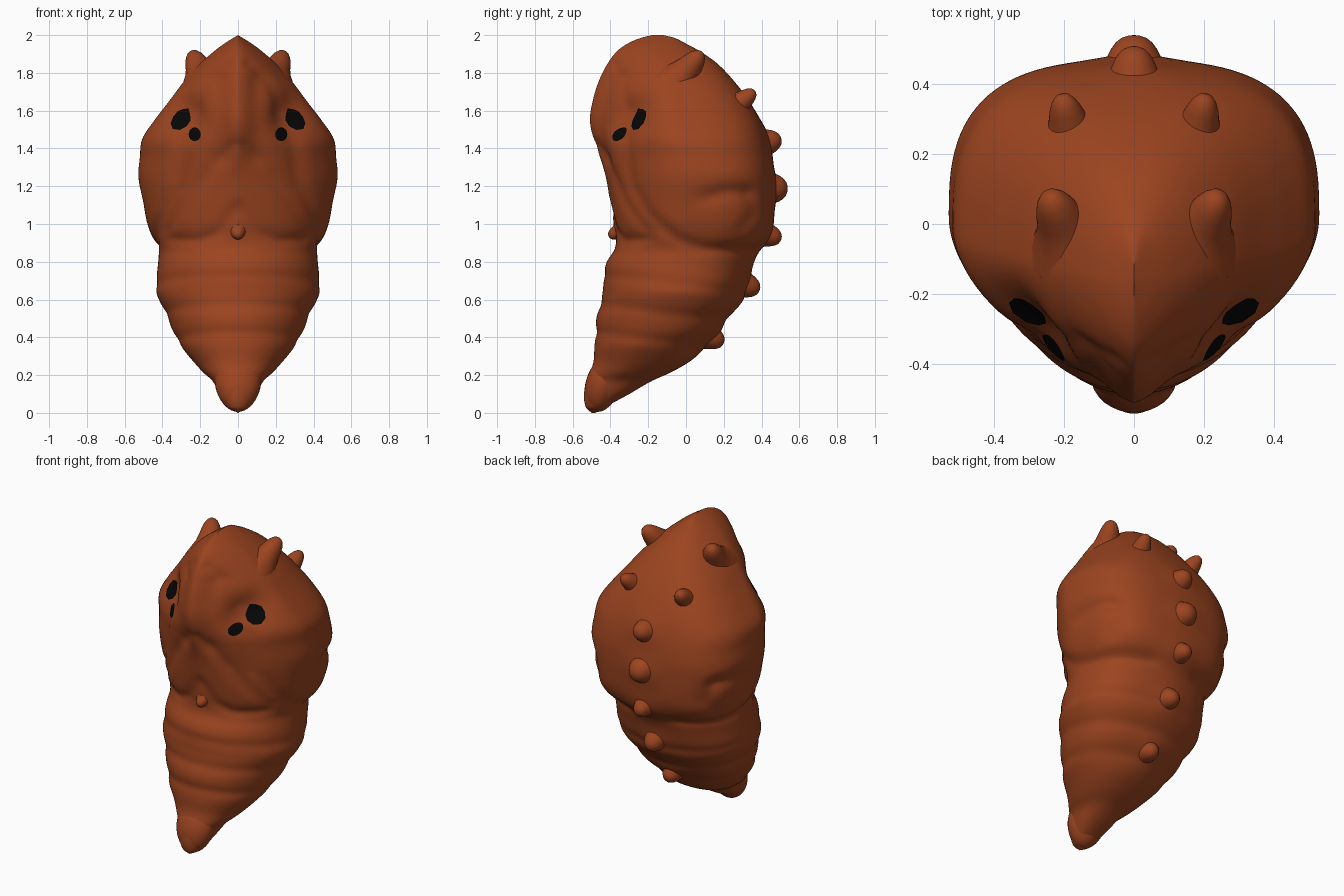
import bpy, bmesh, math
from mathutils import Vector
from mathutils.bvhtree import BVHTree

if "Cube" in bpy.data.objects:
    bpy.data.objects.remove(bpy.data.objects["Cube"])


def material(name, col):
    m = bpy.data.materials.new(name)
    m.diffuse_color = (*col, 1)
    m.use_nodes = True
    m.node_tree.nodes["Principled BSDF"].inputs["Base Color"].default_value = m.diffuse_color
    return m


RUST = material("rust_brown", (0.33, 0.058, 0.014))
BLACK = material("eye_black", (0.002, 0.002, 0.002))


def add_object(name, bm, mat, recalc=True):
    if recalc:
        bmesh.ops.recalc_face_normals(bm, faces=bm.faces)
    for f in bm.faces:
        f.smooth = True
    me = bpy.data.meshes.new(name)
    bm.to_mesh(me)
    me.materials.append(mat)
    ob = bpy.data.objects.new(name, me)
    bpy.context.collection.objects.link(ob)
    return ob


# Body sections: height, half width, front y, back y
ROWS = [
    (0.0, 0.0, -0.50, -0.48), (0.03, 0.055, -0.53, -0.43), (0.10, 0.10, -0.54, -0.30),
    (0.17, 0.135, -0.525, -0.18), (0.21, 0.18, -0.51, -0.09), (0.27, 0.235, -0.49, 0.01),
    (0.35, 0.30, -0.485, 0.09), (0.42, 0.34, -0.48, 0.16), (0.50, 0.372, -0.475, 0.22),
    (0.58, 0.41, -0.455, 0.28), (0.65, 0.436, -0.44, 0.31), (0.75, 0.428, -0.435, 0.34),
    (0.81, 0.422, -0.415, 0.358), (0.86, 0.422, -0.38, 0.378), (0.92, 0.45, -0.37, 0.425),
    (1.0, 0.48, -0.385, 0.455), (1.1, 0.50, -0.40, 0.465), (1.25, 0.528, -0.425, 0.465),
    (1.35, 0.52, -0.455, 0.453), (1.45, 0.508, -0.49, 0.427), (1.55, 0.442, -0.51, 0.39),
    (1.65, 0.365, -0.495, 0.335), (1.75, 0.29, -0.465, 0.26), (1.85, 0.20, -0.415, 0.165),
    (1.92, 0.12, -0.36, 0.065), (1.96, 0.065, -0.30, -0.01), (1.985, 0.025, -0.24, -0.06),
    (2.0, 0.0, -0.18, -0.12),
]


def slope(i, k):
    a, b = ROWS[max(i - 1, 0)], ROWS[min(i + 1, len(ROWS) - 1)]
    return (b[k] - a[k]) / (b[0] - a[0])


def section(z):
    i = 0
    while i < len(ROWS) - 2 and z > ROWS[i + 1][0]:
        i += 1
    a, b = ROWS[i], ROWS[i + 1]
    h = b[0] - a[0]
    t = (z - a[0]) / h
    return [(2*t**3 - 3*t*t + 1) * a[k] + (t**3 - 2*t*t + t) * h * slope(i, k)
            + (3*t*t - 2*t**3) * b[k] + (t**3 - t*t) * h * slope(i + 1, k) for k in (1, 2, 3)]


def ramp(a, b, v):
    t = min(max((v - a) / (b - a), 0), 1)
    return t * t * (3 - 2 * t)


# Creases as polylines: points, width, depth
FRONT_CREASES = [
    ([(0.05, 1.85), (0.16, 1.76), (0.25, 1.60)], 0.022, 0.010),               # hood edge
    ([(0.03, 1.42), (0.20, 1.22), (0.38, 0.97)], 0.028, 0.016),               # wing pad edge
    ([(0.0, 1.10), (0.10, 0.96), (0.20, 0.91), (0.36, 0.92)], 0.022, 0.016),  # chest edge
    ([(0.10, 1.75), (0.10, 1.36)], 0.05, 0.018),                              # beside the ridge
]
SIDE_CREASES = [
    ([(-0.33, 1.45), (-0.29, 1.2), (-0.2, 1.05), (-0.05, 0.92), (0.1, 0.87), (0.38, 0.86)],
     0.025, 0.020),                                                           # shell rim
    ([(0.12, 1.14), (0.2, 1.17), (0.32, 1.17)], 0.04, 0.022),                 # side fold
    ([(0.34, 1.15), (0.36, 1.05), (0.30, 0.98)], 0.035, 0.012),
]
# Back spines: base y and z, tip y and z, radius
SPINES = [(0.37, 1.42, 0.505, 1.45, 0.07), (0.41, 1.19, 0.538, 1.185, 0.08),
          (0.37, 0.96, 0.505, 0.92, 0.064), (0.25, 0.70, 0.39, 0.65, 0.07),
          (0.06, 0.43, 0.2, 0.37, 0.068)]


def crease(p, lines):
    total = 0
    for pts, width, depth in lines:
        d = 9
        for a, b in zip(pts, pts[1:]):
            a, b = Vector(a), Vector(b)
            ab = b - a
            t = min(max((p - a).dot(ab) / ab.length_squared, 0), 1)
            d = min(d, (p - a - ab * t).length)
        total += depth * math.exp(-(d / width) ** 2)
    return total


def body_point(z, ang):
    hw, yf, yb = section(z)
    hw = max(hw, 0)
    # the widest line sits slightly further back on the abdomen
    yc = (yf + yb) / 2 + 0.03 * ramp(0.3, 0.5, z) * (1 - ramp(0.8, 1.1, z))
    s, c = math.sin(ang), math.cos(ang)
    if c > 0:                       # front half, keeled on the head
        t = ramp(0.9, 1.55, z)
        m, n, reach = 2 - 0.72 * t, 2 - 0.35 * t - 0.12 * ramp(1.6, 1.8, z), yf - yc
        m += 0.2 * ramp(1.75, 1.95, z)
    else:                           # broad back half
        m = n = 2.3 + 0.55 * ramp(0.8, 1.0, z) * (1 - ramp(1.5, 1.95, z))
        reach = yb - yc
    x = math.copysign(hw * abs(s) ** (2 / m), s)
    y = yc + reach * abs(c) ** (2 / n)
    cut = 0
    if z > 0.8 and c > 0:
        p = Vector((abs(x), z))
        cut += crease(p, FRONT_CREASES) * ramp(0, 0.2, c)
        # eye hollows
        cut += 0.068 * math.exp(-((p - Vector((0.28, 1.56))).length / 0.11) ** 2) \
            * ramp(0.1, 0.5, c)
    if z > 0.75 and abs(x) > 0.1:
        cut += crease(Vector((y, z)), SIDE_CREASES) * ramp(0.1, 0.2, abs(x))
    for ring in (0.69, 0.53, 0.38):  # abdomen rings
        cut += 0.009 * math.exp(-((z + 0.12 * (y + 0.1) - ring) / 0.03) ** 2)
    if c < 0:                        # swellings under the spines
        for _, z0, _, z1, r in SPINES:
            cut -= 0.022 * math.exp(-(x * x + (z - z1) ** 2) / 0.0095)
    inward = Vector((-x, yc - y, 0))
    if inward.length > 0.05:
        inward = inward.normalized() * cut
    else:
        inward = Vector()
    return Vector((x, y, z)) + inward


# Body
bm = bmesh.new()
NZ, NA = 190, 104
rings = []
for j in range(NZ + 1):
    z = 1 - math.cos(math.pi * j / NZ)
    rings.append([bm.verts.new(body_point(z, 2 * math.pi * i / NA)) for i in range(NA)])
for r0, r1 in zip(rings, rings[1:]):
    for i in range(NA):
        k = (i + 1) % NA
        bm.faces.new((r0[i], r0[k], r1[k], r1[i]))
bmesh.ops.remove_doubles(bm, verts=bm.verts, dist=0.0003)
for _ in range(2):
    bmesh.ops.smooth_vert(bm, verts=[v for v in bm.verts if 0.1 < v.co.z < 1.97], factor=0.5,
                          use_axis_x=True, use_axis_y=True)
add_object("body", bm, RUST)
tree = BVHTree.FromBMesh(bm)
bm.free()


# Rounded knobs with a wide flared foot
def knob(name, base, tip, radius, seg=28):
    base, tip = Vector(base), Vector(tip)
    axis = tip - base
    turn = axis.to_track_quat('Z', 'Y')
    profile = [(1.9, -0.1), (1.45, 0.16), (1.16, 0.32), (0.97, 0.5), (0.83, 0.68),
               (0.66, 0.83), (0.44, 0.94), (0.2, 0.99)]
    bm = bmesh.new()
    loops = []
    for r, h in profile:
        loops.append([bm.verts.new(base + turn @ Vector((
            r * radius * math.cos(2 * math.pi * i / seg),
            r * radius * math.sin(2 * math.pi * i / seg), h * axis.length))) for i in range(seg)])
    for a, b in zip(loops, loops[1:]):
        for i in range(seg):
            k = (i + 1) % seg
            bm.faces.new((a[i], a[k], b[k], b[i]))
    top = bm.verts.new(tip)
    for i in range(seg):
        bm.faces.new((loops[-1][i], loops[-1][(i + 1) % seg], top))
    add_object(name, bm, RUST)
    bm.free()


for s, side in ((1, "right"), (-1, "left")):
    knob("horn_" + side, (s * 0.18, -0.05, 1.75), (s * 0.243, 0.085, 1.91), 0.07)
    knob("rear_horn_" + side, (s * 0.175, 0.24, 1.605), (s * 0.205, 0.365, 1.705), 0.055)

for i, (y0, z0, y1, z1, r) in enumerate(SPINES):
    knob("back_spine_%d" % (i + 1), (0, y0, z0), (0, y1, z1), r)
knob("chest_nub", (0, -0.345, 0.965), (0, -0.41, 0.935), 0.036)

# Tail tip
bm = bmesh.new()
bmesh.ops.create_uvsphere(bm, u_segments=32, v_segments=20, radius=1)
for v in bm.verts:
    x, y, z = v.co
    v.co = (x * (0.122 + 0.015 * z), -0.438 + y * 0.095 + 0.03 * z, 0.155 + z * 0.15)
add_object("tail_tip", bm, RUST)
bm.free()


# Eyes laid on the head surface
def eye(name, outline, s):
    cx = sum(p[0] for p in outline) / len(outline)
    cz = sum(p[1] for p in outline) / len(outline)

    def on_head(x, z):
        hit, normal, _, _ = tree.ray_cast(Vector((s * x, -2, z)), Vector((0, 1, 0)))
        return hit + normal * math.copysign(0.006, -normal.y)

    bm = bmesh.new()
    loops = [[bm.verts.new(on_head(cx + (x - cx) * k, cz + (z - cz) * k)) for x, z in outline]
             for k in (1, 0.75, 0.5, 0.25)]
    n = len(outline)
    for a, b in zip(loops, loops[1:]):
        for i in range(n):
            k = (i + 1) % n
            bm.faces.new((a[i], a[k], b[k], b[i]))
    bm.faces.new(loops[-1])
    bmesh.ops.recalc_face_normals(bm, faces=bm.faces)
    if sum(f.normal.y for f in bm.faces) > 0:
        bmesh.ops.reverse_faces(bm, faces=bm.faces)
    add_object(name, bm, BLACK, recalc=False)
    bm.free()


BIG = [(0.353, 1.53), (0.34, 1.565), (0.316, 1.595), (0.285, 1.608), (0.258, 1.61),
       (0.25, 1.58), (0.247, 1.547), (0.268, 1.515), (0.305, 1.495), (0.342, 1.50)]
SMALL = [(0.225 + 0.032 * math.cos(a * math.pi / 8), 1.473 + 0.036 * math.sin(a * math.pi / 8))
         for a in range(16)]
for s, side in ((1, "right"), (-1, "left")):
    eye("large_eye_" + side, BIG, s)
    eye("small_eye_" + side, SMALL, s)
